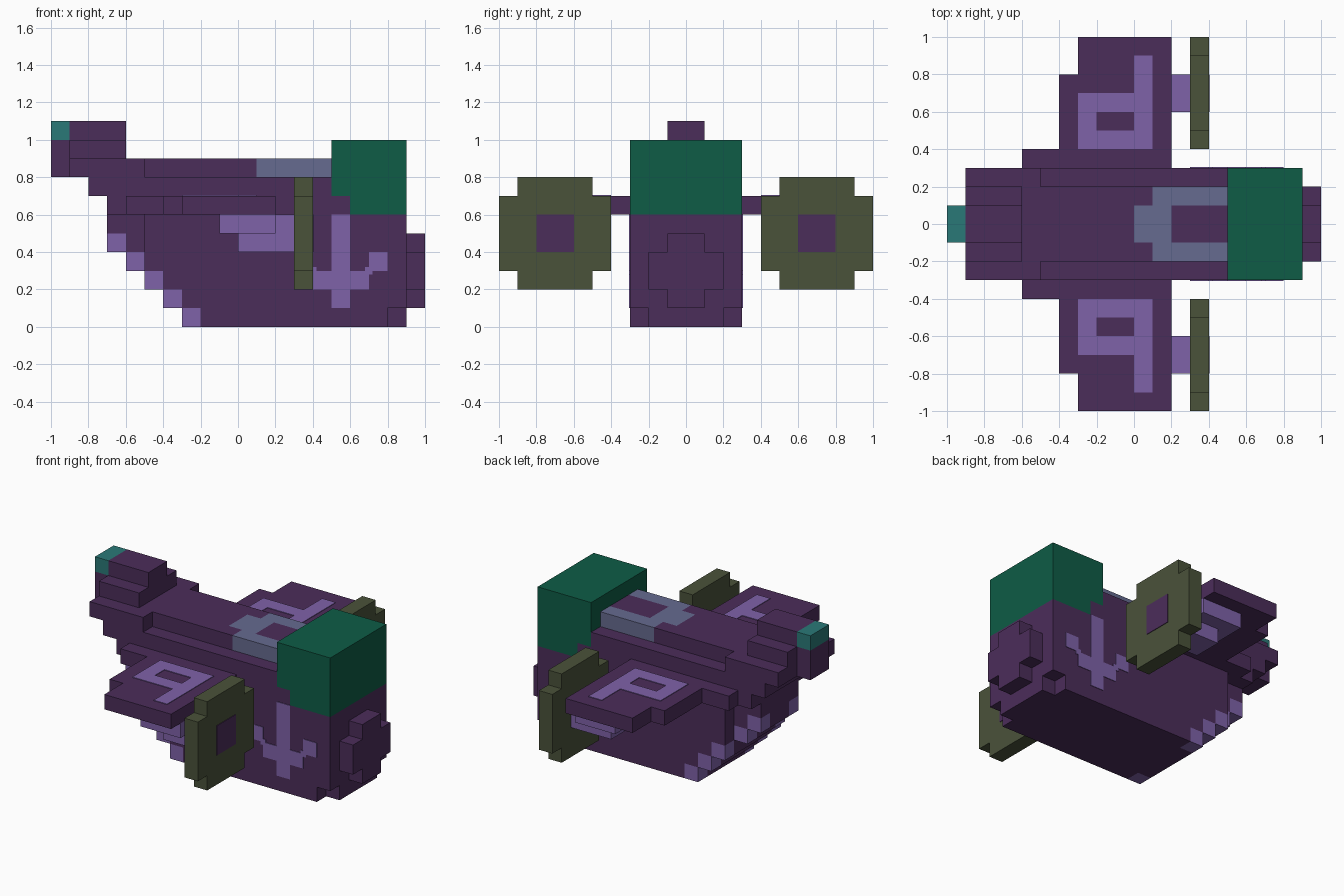
import bpy
import bmesh
from mathutils import Matrix, Vector

U = 0.1   # size of one block
T = 0.04  # painted plate thickness, in blocks

old = bpy.data.objects.get("Cube")
if old:
    bpy.data.objects.remove(old, do_unlink=True)


def material(name, hex_code):
    def lin(i):
        c = int(hex_code[i:i + 2], 16) / 255
        return c / 12.92 if c <= 0.04045 else ((c + 0.055) / 1.055) ** 2.4
    colour = (lin(0), lin(2), lin(4), 1)
    m = bpy.data.materials.new(name)
    m.use_nodes = True
    m.diffuse_color = colour
    bsdf = m.node_tree.nodes["Principled BSDF"]
    bsdf.inputs["Base Color"].default_value = colour
    bsdf.inputs["Roughness"].default_value = 0.9
    return m


PURPLE = material("dark_purple", "4B2D5A")
LILAC = material("lilac", "7F62A9")
GREEN = material("deep_green", "0E5C46")
OLIVE = material("olive", "4A523A")
SLATE = material("slate_blue", "666B90")
TEAL = material("teal", "2A7977")


def blocks(name, mat, boxes, mirror=False):
    """One object made of boxes (x0, x1, y0, y1, z0, z1) in block units."""
    bm = bmesh.new()
    for x0, x1, y0, y1, z0, z1 in boxes:
        for a, b in ([(y0, y1), (-y1, -y0)] if mirror else [(y0, y1)]):
            centre = Vector((x0 + x1, a + b, z0 + z1)) * U / 2
            size = Vector((x1 - x0, b - a, z1 - z0)) * U
            bmesh.ops.create_cube(
                bm, size=1,
                matrix=Matrix.Translation(centre) @ Matrix.Diagonal(size).to_4x4())
    mesh = bpy.data.meshes.new(name)
    bm.to_mesh(mesh)
    bm.free()
    mesh.materials.append(mat)
    obj = bpy.data.objects.new(name, mesh)
    bpy.context.collection.objects.link(obj)
    return obj


# Hull: stepped keel, full sides and overhanging upper layers
hull = [(8, 9, -2, 2, 0, 1), (-2, 8, -3, 3, 0, 1),
        (-3, 9, -3, 3, 1, 2), (-4, 9, -3, 3, 2, 3),
        (-5, 9, -3, 3, 3, 6), (-7, 6, -3, 3, 6, 7), (-8, 5, -3, 3, 7, 8)]
hull += [(-3 - k, -2 - k, -2, 2, k, k + 1) for k in range(3)]
blocks("hull", PURPLE, hull)

# Narrower prow under the overhang
blocks("prow", PURPLE, [(-6, -5, -1, 1, 3, 4), (-6, -5, -2, 2, 4, 5),
                        (-7, -6, -1, 1, 4, 5), (-7, -5, -2, 2, 5, 6)])

# Lilac blocks climbing both edges of the keel
blocks("keel_trim", LILAC,
       [(-3 - k, -2 - k, 2 if k < 3 else 1, 3 if k < 3 else 2, k, k + 1)
        for k in range(5)], mirror=True)

# Deck and raised figurehead
blocks("deck", PURPLE, [(-9, -5, -3, 3, 8, 9), (-5, 0, -2, 2, 8, 9),
                        (2, 5, -1, 1, 8, 9)])
blocks("deck_edge", PURPLE, [(0, 1, 1, 2, 8, 9)], mirror=True)
blocks("figurehead", PURPLE, [(-10, -9, -1, 1, 8, 10), (-9, -6, -2, 2, 9, 10),
                              (-9, -6, -1, 1, 10, 11)])
blocks("figurehead_tip", TEAL, [(-10, -9, -1, 1, 10, 11)])

# U-shaped cockpit surround
blocks("cockpit_front", SLATE, [(0, 2, -1, 1, 8, 9)])
blocks("cockpit_arms", SLATE, [(1, 5, 1, 2, 8, 9)], mirror=True)

# Green cabin
blocks("cabin", GREEN, [(6, 9, -3, 3, 6, 7), (5, 9, -3, 3, 7, 10)])

# Cross-shaped tail plate
blocks("tail_plate", PURPLE, [(9, 10, -1, 1, 1, 2), (9, 10, -2, 2, 2, 4),
                              (9, 10, -1, 1, 4, 5)])

# Wings with painted marks on top
blocks("wings", PURPLE, [(-6, 2, 3, 4, 6, 7), (-4, 2, 4, 8, 6, 7),
                         (-3, 2, 8, 10, 6, 7)], mirror=True)
blocks("wing_marks", LILAC,
       [(x0, x1, y0, y1, 7, 7 + T) for x0, x1, y0, y1 in
        [(0, 1, 4, 9), (-3, -2, 4, 7), (-2, 0, 4, 5), (-2, 0, 6, 7)]], mirror=True)

# Engine pods under the wings
blocks("engine_pods", LILAC, [(-1, 2, 5, 9, 5, 6), (2, 3, 6, 8, 5, 6),
                              (0, 3, 6, 8, 4, 5)], mirror=True)

# Propeller discs and hubs
blocks("propeller_discs", OLIVE, [(3, 4, 5, 9, 2, 3), (3, 4, 4, 10, 3, 7),
                                  (3, 4, 5, 9, 7, 8)], mirror=True)
blocks("propeller_hubs", PURPLE, [(4, 4 + T, 6, 8, 4, 6)], mirror=True)

# Painted anchor shape on each side
blocks("side_marks", LILAC,
       [(x0, x1, 3, 3 + T, z0, z1) for x0, x1, z0, z1 in
        [(5, 6, 1, 6), (4, 5, 2, 3), (6, 7, 2, 3), (3, 4, 3, 4), (7, 8, 3, 4),
         (3.8, 4.2, 2.8, 3), (6.8, 7.2, 2.8, 3),
         (4, 4.2, 3, 3.2), (6.8, 7, 3, 3.2)]], mirror=True)
